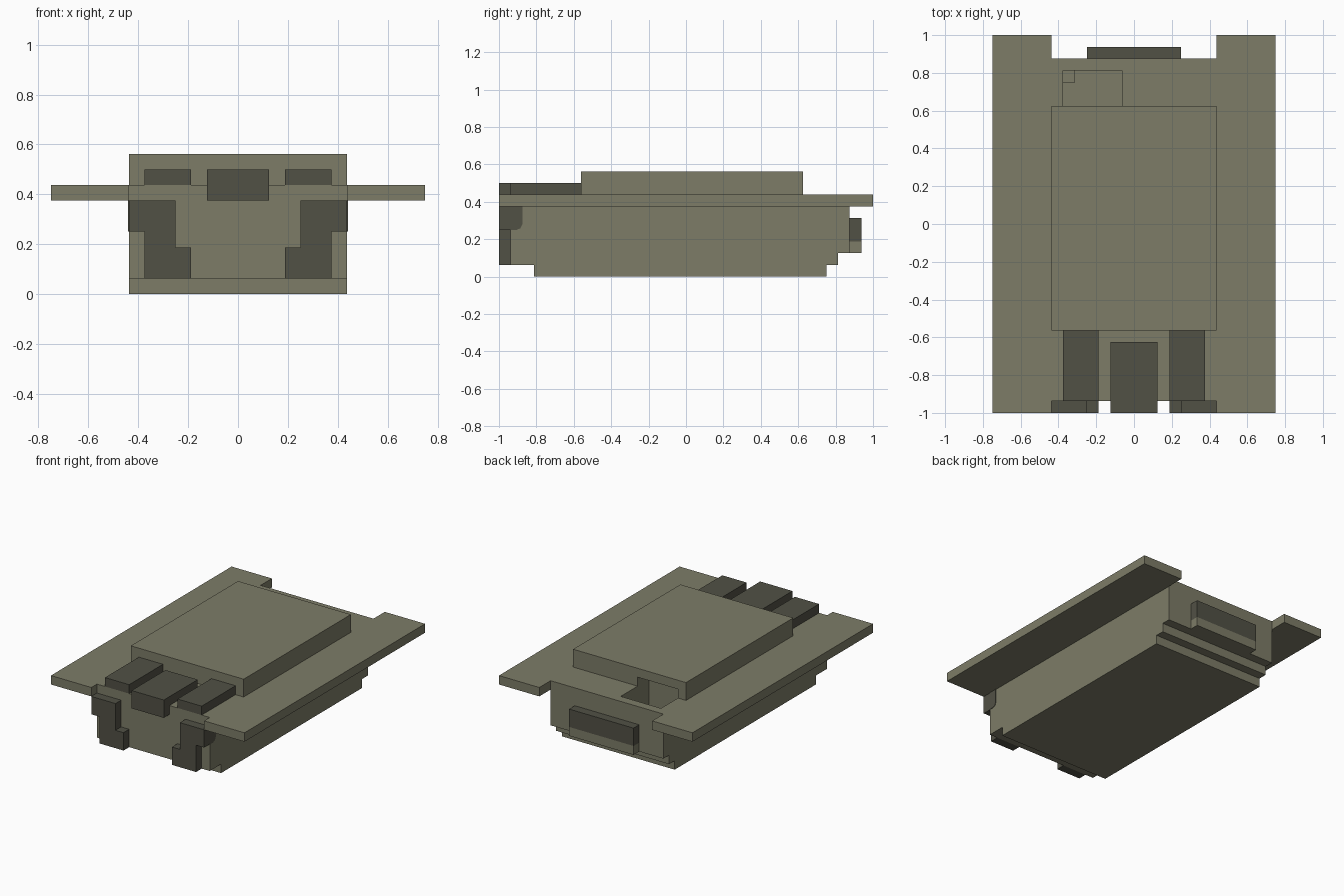
import bpy
import bmesh

cube = bpy.data.objects.get("Cube")
if cube:
    bpy.data.objects.remove(cube, do_unlink=True)


def material(name, rgb):
    m = bpy.data.materials.new(name)
    m.use_nodes = True
    m.diffuse_color = (*rgb, 1)
    bsdf = next(n for n in m.node_tree.nodes if n.type == 'BSDF_PRINCIPLED')
    bsdf.inputs["Base Color"].default_value = (*rgb, 1)
    bsdf.inputs["Roughness"].default_value = 0.9
    return m


OLIVE = material("olive", (0.205, 0.202, 0.137))
DARK = material("dark_olive", (0.083, 0.082, 0.060))


def prism(name, outline, axis, lo, hi, mat):
    """Extrude a 2D outline along an axis; outline is (x,y), (x,z) or (y,z)."""
    place = {'z': lambda a, b, c: (a, b, c),
             'y': lambda a, b, c: (a, c, b),
             'x': lambda a, b, c: (c, a, b)}[axis]
    bm = bmesh.new()
    low = [bm.verts.new(place(a, b, lo)) for a, b in outline]
    high = [bm.verts.new(place(a, b, hi)) for a, b in outline]
    n = len(outline)
    bm.faces.new(low)
    bm.faces.new(high)
    for i in range(n):
        j = (i + 1) % n
        bm.faces.new((low[i], low[j], high[j], high[i]))
    bmesh.ops.recalc_face_normals(bm, faces=bm.faces)
    me = bpy.data.meshes.new(name)
    bm.to_mesh(me)
    bm.free()
    me.materials.append(mat)
    ob = bpy.data.objects.new(name, me)
    bpy.context.scene.collection.objects.link(ob)
    return ob


def box(name, x, y, z, mat):
    outline = [(x[0], y[0]), (x[1], y[0]), (x[1], y[1]), (x[0], y[1])]
    return prism(name, outline, 'z', z[0], z[1], mat)


def mirrored(points, s):
    return [(s * a, b) for a, b in points]


# Stepped hull, side profile (y, z)
hull = prism("hull", [
    (-0.8125, 0), (0.75, 0), (0.75, 0.0625), (0.8125, 0.0625),
    (0.8125, 0.125), (0.875, 0.125), (0.875, 0.375), (-0.9375, 0.375),
    (-0.9375, 0.0625), (-0.8125, 0.0625)], 'x', -0.4375, 0.4375, OLIVE)

# Wide deck plate with notches at both ends (x, y)
deck = prism("deck_plate", [
    (-0.75, -1), (-0.4375, -1), (-0.4375, -0.9375), (0.4375, -0.9375),
    (0.4375, -1), (0.75, -1), (0.75, 1), (0.4375, 1), (0.4375, 0.875),
    (-0.4375, 0.875), (-0.4375, 1), (-0.75, 1)], 'z', 0.375, 0.4375, OLIVE)

# Raised block on the deck
top = box("top_block", (-0.4375, 0.4375), (-0.5625, 0.625), (0.4375, 0.5625), OLIVE)

# Open compartment at the rear, running in under the raised block
cutter = box("compartment_cutter", (-0.375, -0.0625), (0.5, 0.8125), (0.25, 0.5), OLIVE)
cutter.hide_render = True
for ob in (hull, deck, top):
    mod = ob.modifiers.new("compartment", 'BOOLEAN')
    mod.operation = 'DIFFERENCE'
    mod.solver = 'EXACT'
    mod.object = cutter
    bpy.context.view_layer.objects.active = ob
    bpy.ops.object.modifier_apply(modifier=mod.name)
bpy.data.objects.remove(cutter, do_unlink=True)
box("compartment_post", (-0.375, -0.3125), (0.75, 0.8125), (0.25, 0.375), OLIVE)

# Rear bumper: dark upper part on an olive ledge
box("rear_bumper", (-0.25, 0.25), (0.875, 0.9375), (0.1875, 0.3125), DARK)
box("rear_ledge", (-0.25, 0.25), (0.875, 0.9375), (0.125, 0.1875), OLIVE)

# Front centre block
box("front_center_block", (-0.125, 0.125), (-1, -0.625), (0.375, 0.5), DARK)

for side, s in (("left", 1), ("right", -1)):
    # Low blocks on the deck
    xs = sorted((s * 0.1875, s * 0.375))
    box(f"front_block_{side}", xs, (-0.9375, -0.5625), (0.4375, 0.5), DARK)
    # Stepped front bracket (x, z)
    prism(f"front_bracket_{side}", mirrored([
        (0.1875, 0.0625), (0.375, 0.0625), (0.375, 0.25), (0.4375, 0.25),
        (0.4375, 0.375), (0.25, 0.375), (0.25, 0.1875), (0.1875, 0.1875)], s),
        'y', -1, -0.9375, DARK)
    # Bracket wrap on the hull side, with a rounded lower corner (y, z)
    xs = sorted((s * 0.43, s * 0.4405))
    prism(f"bracket_wrap_{side}", [
        (-0.9375, 0.25), (-0.905, 0.25), (-0.885, 0.258), (-0.875, 0.28),
        (-0.875, 0.375), (-0.9375, 0.375)], 'x', xs[0], xs[1], DARK)
